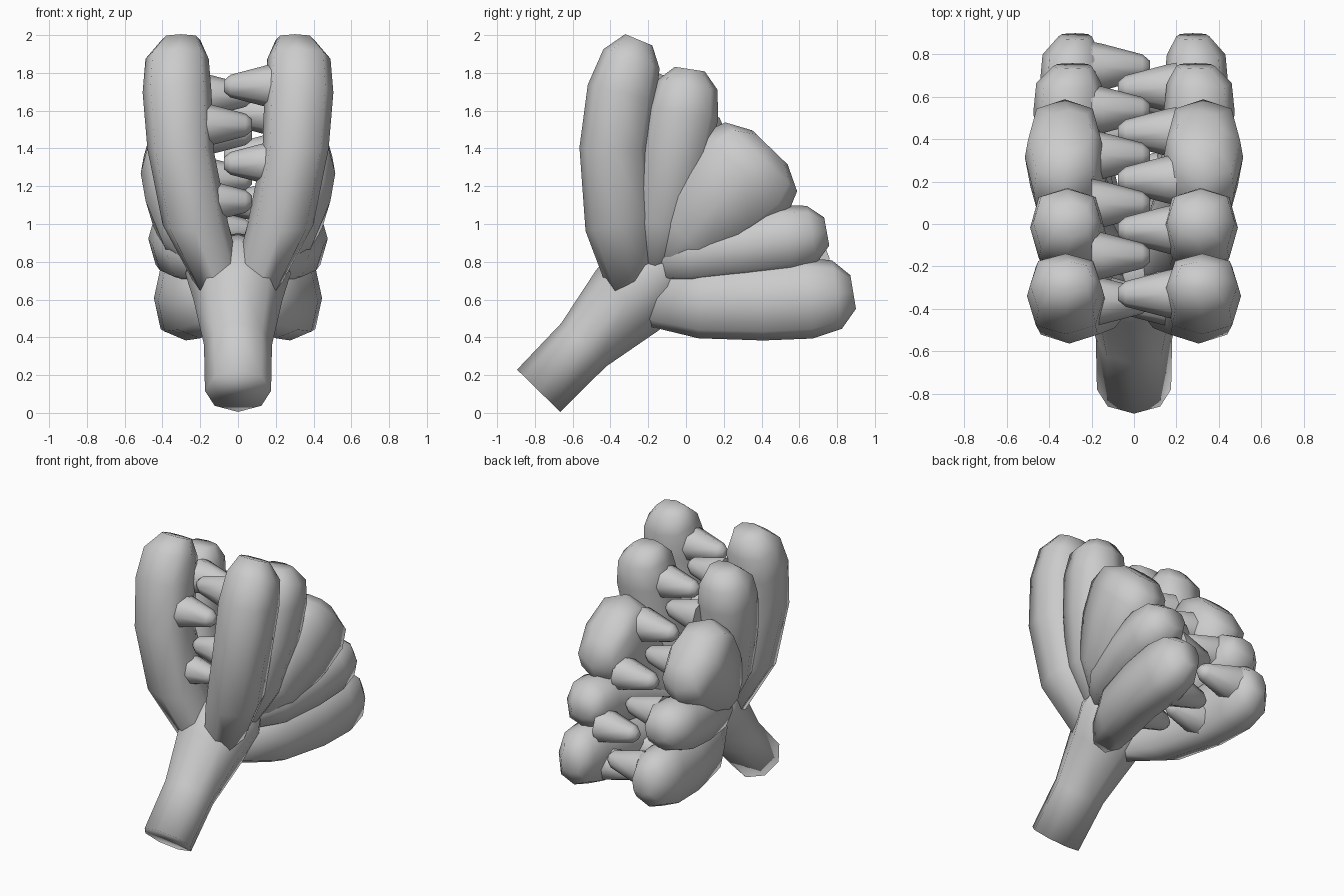
import bpy, bmesh, math
from mathutils import Vector

if "Cube" in bpy.data.objects:
    bpy.data.objects.remove(bpy.data.objects["Cube"])

SIDES = 8


def bezier(p, q, r, t):
    return Vector(p) * (1 - t) ** 2 + Vector(q) * 2 * t * (1 - t) + Vector(r) * t * t


def bridge(name, loops, angle=80):
    """Skin a stack of equal rings, cap both ends and shade smooth."""
    bm = bmesh.new()
    rows = [[bm.verts.new(p) for p in loop] for loop in loops]
    for a, b in zip(rows, rows[1:]):
        for k in range(SIDES):
            j = (k + 1) % SIDES
            bm.faces.new((a[k], a[j], b[j], b[k]))
    bm.faces.new(rows[0])
    bm.faces.new(rows[-1])
    bmesh.ops.recalc_face_normals(bm, faces=bm.faces)
    me = bpy.data.meshes.new(name)
    bm.to_mesh(me)
    bm.free()
    ob = bpy.data.objects.new(name, me)
    bpy.context.collection.objects.link(ob)
    bpy.ops.object.select_all(action='DESELECT')
    ob.select_set(True)
    bpy.context.view_layer.objects.active = ob
    bpy.ops.object.shade_smooth_by_angle(angle=math.radians(angle))
    return ob


def ring(centre, tangent, w, x_in, x_out, power):
    """Rounded octagon across a path that lies in the side plane."""
    t = tangent.normalized()
    normal = Vector((0, -t.y, t.x))
    pts = []
    for k in range(SIDES):
        c, s = math.cos(math.tau * k / SIDES), math.sin(math.tau * k / SIDES)
        c, s = (math.copysign(abs(v) ** power, v) if abs(v) > 1e-6 else 0 for v in (c, s))
        x = (x_in + x_out) / 2 + c * (x_out - x_in) / 2
        pts.append(Vector((x, centre.x, centre.y)) + normal * (s * w))
    return pts


# Stem flaring into the hinge: distance along it, half thickness, half width
start, axis = Vector((-.78, .117)), Vector((.7, .715))
stem = [(0, .16, .175), (.34, .165, .18), (.67, .23, .235), (.87, .24, .28), (1.02, .15, .24)]
bridge("stem", [ring(start + axis * d, axis, w, -x, x, 1) for d, w, x in stem], 100)

# Shared lobe profile: position, thickness factor, inner x, outer x factor
profile = [(0, .8, -.04, .42), (.25, 1, .05, .79), (.55, 1, .13, .95),
           (.78, 1, .14, 1), (.92, .85, .155, .97), (1, .42, .2, .8)]


def lobe(name, root, bend, tip, w_root, w_tip, outer):
    loops = []
    for t, f, x_in, x_f in profile:
        tangent = bezier(root, bend, tip, t + .01) - bezier(root, bend, tip, t - .01)
        w = (w_root + (w_tip - w_root) * min(1, t / .78)) * f
        loops.append(ring(bezier(root, bend, tip, t), tangent, w, x_in, outer * x_f, .76))
    mod = bridge(name, loops).modifiers.new("mirror", 'MIRROR')
    mod.use_axis[0] = True
    mod.use_mirror_merge = False


# Five swollen lobes fanning out from the hinge, mirrored to the other half
lobe("front_lobe", (-.26, .65), (-.51, 1.35), (-.25, 1.975), .18, .185, .505)
lobe("upper_lobe", (-.18, .7), (-.06, 1.3), (.02, 1.82), .16, .19, .49)
lobe("middle_lobe", (-.15, .75), (.15, 1.1), (.445, 1.405), .15, .31, .515)
lobe("lower_lobe", (-.22, .8), (.25, .87), (.745, .96), .14, .18, .475)
lobe("back_lobe", (-.2, .61), (.35, .55), (.885, .64), .185, .215, .445)


# Interlocking blunt teeth just inside the rim, alternating left and right
def tooth_row(name, a, b, c, count, first_side):
    for i in range(count):
        side = first_side * (-1) ** i
        p = bezier(a, b, c, i / (count - 1))
        loops = []
        for x, r in ((.2, .12), (.15, .11), (-.04, .06), (-.075, .03)):
            loops.append([Vector((side * x, p.x + r * math.cos(math.tau * k / SIDES),
                                  p.y + r * math.sin(math.tau * k / SIDES))) for k in range(SIDES)])
        bridge("%s_%d" % (name, i + 1), loops)


tooth_row("front_tooth", (-.35, 1.12), (-.4, 1.42), (-.33, 1.73), 4, -1)
tooth_row("rim_tooth", (-.15, 1.68), (.35, 1.31), (.74, .66), 9, -1)
tooth_row("lower_tooth", (.6, .54), (.43, .54), (.24, .54), 3, 1)
